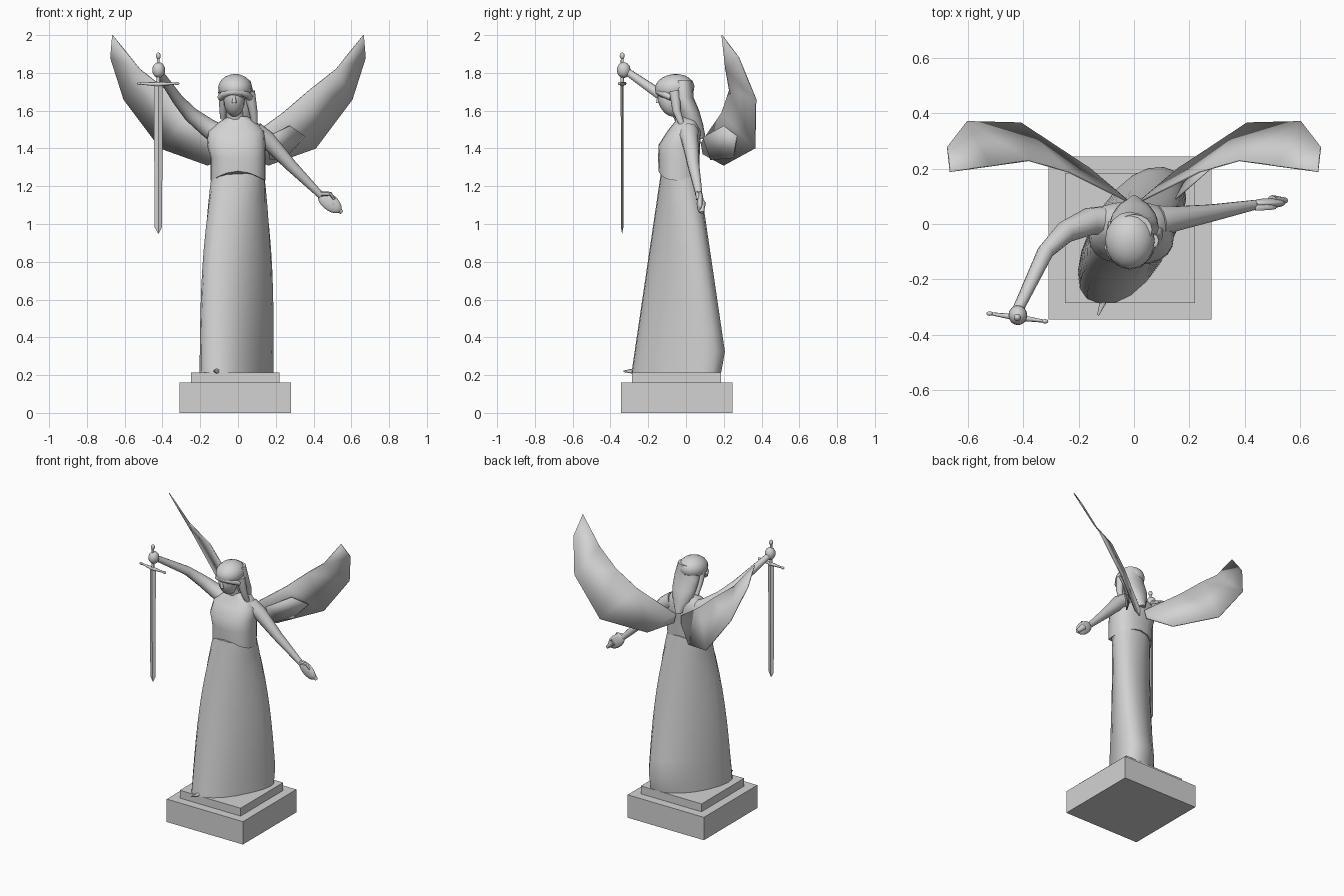
import bpy, bmesh, math
from mathutils import Vector, Matrix

if "Cube" in bpy.data.objects:
    bpy.data.objects.remove(bpy.data.objects["Cube"])

GREY = (.65, .65, .65, 1)
stone = bpy.data.materials.new("grey_stone")
stone.use_nodes = True
stone.diffuse_color = GREY
stone.node_tree.nodes["Principled BSDF"].inputs["Base Color"].default_value = GREY


def finish(name, bm, angle):
    """Turn a bmesh into a stone object, smooth below the given edge angle."""
    bmesh.ops.recalc_face_normals(bm, faces=bm.faces)
    mesh = bpy.data.meshes.new(name)
    bm.to_mesh(mesh)
    bm.free()
    mesh.materials.append(stone)
    obj = bpy.data.objects.new(name, mesh)
    bpy.context.collection.objects.link(obj)
    bpy.ops.object.select_all(action='DESELECT')
    obj.select_set(True)
    bpy.context.view_layer.objects.active = obj
    bpy.ops.object.shade_smooth_by_angle(angle=math.radians(angle))
    return obj


def skin(name, rings, angle=60):
    """Join closed rings of points with quads and cap both ends."""
    bm = bmesh.new()
    loops = [[bm.verts.new(point) for point in ring] for ring in rings]
    for lower, upper in zip(loops, loops[1:]):
        for i in range(len(lower)):
            bm.faces.new((lower[i - 1], lower[i], upper[i], upper[i - 1]))
    bm.faces.new(loops[0])
    bm.faces.new(loops[-1])
    return finish(name, bm, angle)


def oval(centre, front, side, sides=16, power=1):
    """Ring spanned by a front and a side vector; power below one squares it."""
    centre, front, side = Vector(centre), Vector(front), Vector(side)
    ring = []
    for i in range(sides):
        c, s = [math.copysign(abs(f(math.tau * i / sides)) ** power, f(math.tau * i / sides))
                for f in (math.cos, math.sin)]
        ring.append(centre + front * c + side * s)
    return ring


def level_oval(x, y, z, width, depth, sides=16, power=1):
    return oval((x, y, z), (0, -depth, 0), (width, 0, 0), sides, power)


def limb(name, path, start, end, sides=10):
    """Sweep a round section along the path, tapering from start to end."""
    points = [Vector(p) for p in path]
    last = len(points) - 1
    rings = []
    for i, point in enumerate(points):
        along = (points[min(i + 1, last)] - points[max(i - 1, 0)]).normalized()
        across = along.cross(Vector((0, 1, 0))).normalized()
        radius = start + (end - start) * i / last
        rings.append(oval(point, across * radius, along.cross(across) * radius, sides))
    return skin(name, rings)


def ball(name, centre, radii, tilt=0, axis='X'):
    bm = bmesh.new()
    bmesh.ops.create_uvsphere(bm, u_segments=16, v_segments=10, radius=1)
    bm.transform(Matrix.Translation(centre) @ Matrix.Rotation(math.radians(tilt), 4, axis)
                 @ Matrix.Diagonal((*radii, 1)))
    return finish(name, bm, 60)


def slab(name, half, bottom, top):
    """Square plinth step."""
    bm = bmesh.new()
    bmesh.ops.create_cube(bm, size=1)
    bm.transform(Matrix.Translation((-.015, -.05, (bottom + top) / 2))
                 @ Matrix.Diagonal((half * 2, half * 2, top - bottom, 1)))
    return finish(name, bm, 20)


def sheet(name, strips):
    """Thin curved plate through strips of points."""
    bm = bmesh.new()
    columns = [[bm.verts.new(point) for point in strip] for strip in strips]
    for a, b in zip(columns, columns[1:]):
        for i in range(len(a) - 1):
            bm.faces.new((a[i], a[i + 1], b[i + 1], b[i]))
    obj = finish(name, bm, 60)
    solid = obj.modifiers.new("thickness", 'SOLIDIFY')
    solid.thickness = .006
    solid.offset = 0
    return obj


# Stepped plinth
slab("plinth_lower", .295, 0, .16)
slab("plinth_upper", .235, .16, .215)

# Long skirt: a slanted hem blends upward into the waist
hem_front, hem_side = Vector((-.115, -.255, 0)), Vector((.15, -.02, 0))
waist_front, waist_side = Vector((0, -.095, 0)), Vector((.14, 0, 0))
steps = 10
skirt = []
for step in range(steps + 1):
    rise = step / steps
    blend = Vector((rise ** 3, rise, 0))
    front = hem_front + (waist_front - hem_front) * blend
    side = hem_side + (waist_side - hem_side) * blend
    skirt.append(oval((-.008 * (1 - rise), -.033, .215 + rise * 1.09), front, side, 20, .9))
for point in skirt[0]:
    if point.y > 0:
        point.y *= .84
skin("skirt", skirt)
limb("skirt_toe", [(-.1, -.25, .222), (-.13, -.33, .22)], .02, .004, 6)

# Bodice with a hem that arches up at the front and back
bodice = [level_oval(x, y, z, width, depth, 20, .8) for x, y, z, width, depth in (
    (0, -.038, 1.23, .145, .107), (0, -.038, 1.35, .145, .11), (-.01, -.035, 1.42, .155, .11),
    (-.01, -.01, 1.49, .15, .09), (0, 0, 1.54, .1, .06), (0, 0, 1.57, .05, .05))]
for point in bodice[0]:
    point.z += .05 * math.cos(point.x / .145 * math.pi / 2)
skin("bodice", bodice)

# Neck, face and nose
limb("neck", [(-.01, 0, 1.53), (-.02, -.04, 1.65)], .05, .04)
ball("face", (-.02, -.085, 1.655), (.056, .062, .09), 22)
limb("nose", [(-.02, -.145, 1.69), (-.02, -.148, 1.64)], .006, .012, 6)

# Hair: crown, curved fringe, long back fall and side locks
ball("hair_crown", (-.015, -.06, 1.72), (.09, .105, .074), 5)
arc = [math.radians(angle) for angle in range(165, 0, -25)]
limb("hair_fringe", [(.08 * math.cos(a) - .015, -.055 - .09 * math.sin(a),
                      1.66 + .04 * math.sin(a)) for a in arc], .018, .018)
skin("hair_back", [level_oval(0, y, z, width, .055) for y, z, width in (
    (-.02, 1.76, .065), (-.015, 1.67, .09), (.015, 1.6, .085), (.035, 1.53, .07), (.05, 1.45, .03))])
limb("left_hair_lock", [(.06, -.06, 1.7), (.08, -.05, 1.6), (.09, -.02, 1.52)], .03, .015)
limb("right_hair_lock", [(-.08, -.06, 1.7), (-.08, -.04, 1.63), (-.08, 0, 1.56)], .025, .015)

# Raised right arm and fist
limb("right_arm", [(-.08, .01, 1.46), (-.16, .01, 1.51), (-.25, -.03, 1.58),
                   (-.32, -.1, 1.66), (-.42, -.31, 1.805)], .06, .02)
ball("right_fist", (-.42, -.33, 1.815), (.034, .036, .042))

# Lowered left arm with open hand
limb("left_arm", [(.09, .01, 1.48), (.15, .02, 1.45), (.28, .04, 1.31), (.44, .07, 1.15)], .06, .018)
ball("left_hand", (.485, .075, 1.115), (.075, .018, .042), 40, 'Y')
limb("left_fingers", [(.5, .08, 1.11), (.55, .085, 1.06)], .025, .01, 8)
limb("left_thumb", [(.44, .06, 1.16), (.49, .06, 1.16), (.51, .06, 1.13)], .014, .007, 6)

# Sword held point down
grip = Vector((-.422, -.338, 1.74))
reach = Vector((.1, -.014, .004))
hilt_top = grip + Vector((0, 0, .15))
skin("sword_blade", [level_oval(grip.x, grip.y, z, width, width / 3, 4) for z, width in (
    (.95, .002), (.985, .02), (grip.z, .023))], 20)
for name, end in (("left", reach), ("right", reach * Vector((-1, -1, 1)))):
    limb(name + "_sword_guard", [grip, grip + end], .012, .005, 8)
    ball(name + "_guard_knob", grip + end, (.012, .008, .009))
limb("sword_grip", [grip, hilt_top], .01, .007, 8)
ball("sword_pommel", hilt_top, (.013, .013, .018))

# Wings: sheets between a leading and a trailing edge
lead = [(.02, .08, 1.43), (.24, .19, 1.59), (.38, .23, 1.71), (.52, .21, 1.82), (.665, .19, 2)]
trail = [(.03, .09, 1.37), (.16, .2, 1.31), (.41, .365, 1.4), (.605, .37, 1.66), (.675, .28, 1.88)]
for name, side in (("left_wing", 1), ("right_wing", -1)):
    flip = Vector((side, 1, 1))
    sheet(name, [[Vector(a) * flip, Vector(b) * flip] for a, b in zip(lead, trail)])

# Folded inner feathers on the left wing
sheet("left_wing_fold", [[(.15, .09, 1.46), (.17, .13, 1.34)], [(.275, .2, 1.52), (.21, .2, 1.345)],
                         [(.355, .27, 1.465), (.25, .25, 1.35)]])
